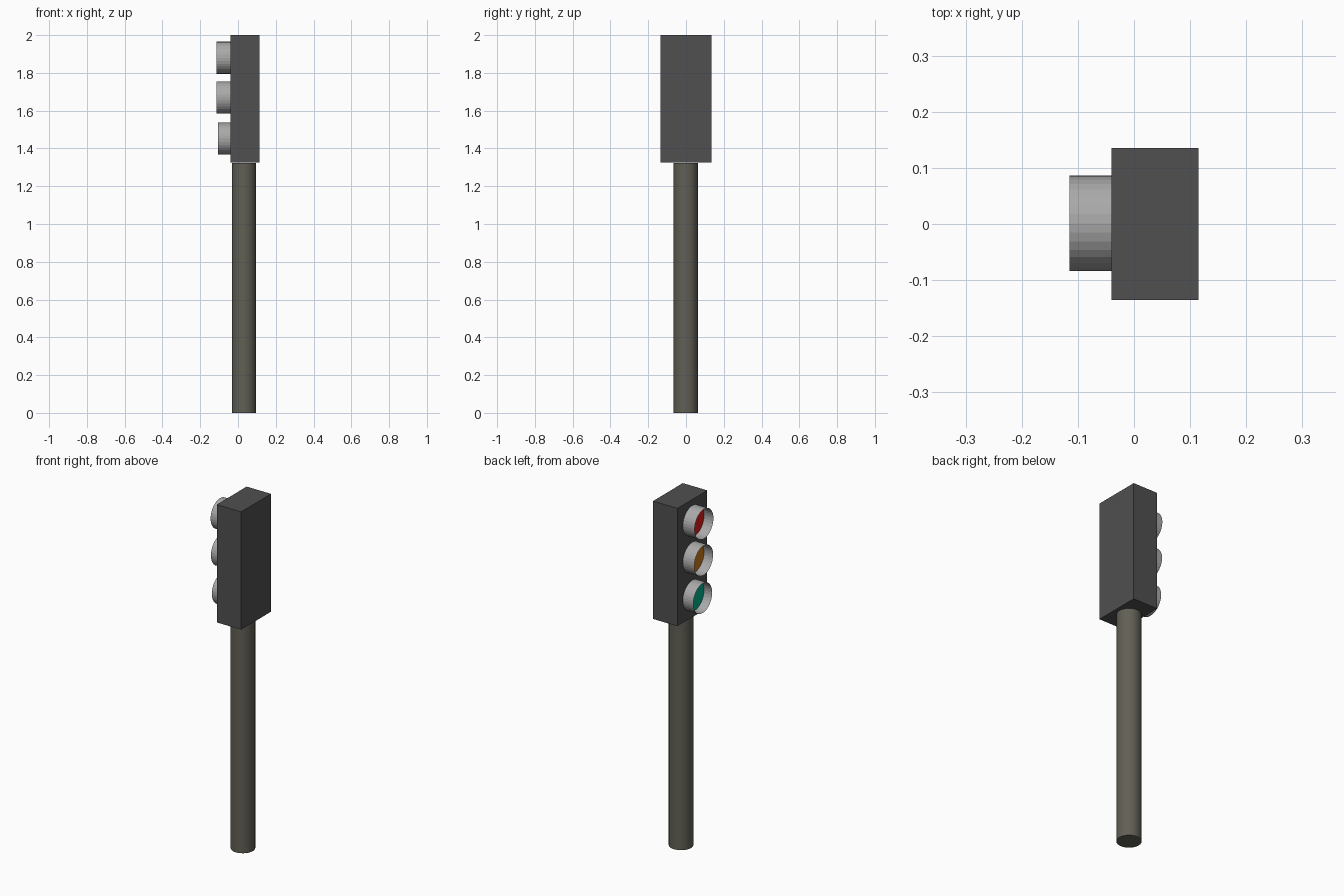
import bpy, math

if "Cube" in bpy.data.objects:
    bpy.data.objects.remove(bpy.data.objects["Cube"])


def material(name, rgb):
    m = bpy.data.materials.new(name)
    m.diffuse_color = (*rgb, 1)
    m.use_nodes = True
    m.node_tree.nodes["Principled BSDF"].inputs["Base Color"].default_value = m.diffuse_color
    return m


def finish(name, mat):
    ob = bpy.context.object
    ob.name = name
    ob.data.materials.append(mat)
    return ob


def disc_part(name, mat, radius, x0, x1, z, fill):
    # cylinder lying along x, open or capped
    bpy.ops.mesh.primitive_cylinder_add(
        vertices=32, radius=radius, depth=x1 - x0, end_fill_type=fill,
        location=((x0 + x1) / 2, 0.001, z), rotation=(0, math.pi / 2, 0))
    return finish(name, mat)


dark = material("dark_grey", (0.08, 0.08, 0.08))
pole_grey = material("pole_grey", (0.12, 0.115, 0.09))
visor_grey = material("visor_grey", (0.4, 0.4, 0.4))

# Pole
bpy.ops.mesh.primitive_cylinder_add(vertices=32, radius=0.064, depth=1.323,
                                    location=(0.032, -0.001, 0.6615))
finish("pole", pole_grey)
bpy.ops.object.shade_smooth_by_angle()

# Signal housing
bpy.ops.mesh.primitive_cube_add(size=1, location=(0.0375, 0, 1.6625))
housing = finish("housing", dark)
housing.scale = (0.155, 0.27, 0.675)

# Open visor tubes with recessed coloured lenses
lights = [("red", (0.75, 0.01, 0.01), 1.88, -0.115),
          ("amber", (0.6, 0.2, 0.01), 1.67, -0.113),
          ("green", (0.0, 0.45, 0.25), 1.452, -0.107)]
for name, rgb, z, front in lights:
    disc_part(name + "_visor", visor_grey, 0.085, front, -0.04, z, 'NOTHING')
    disc_part(name + "_lens", material(name, rgb), 0.084, -0.056, -0.04, z, 'NGON')
